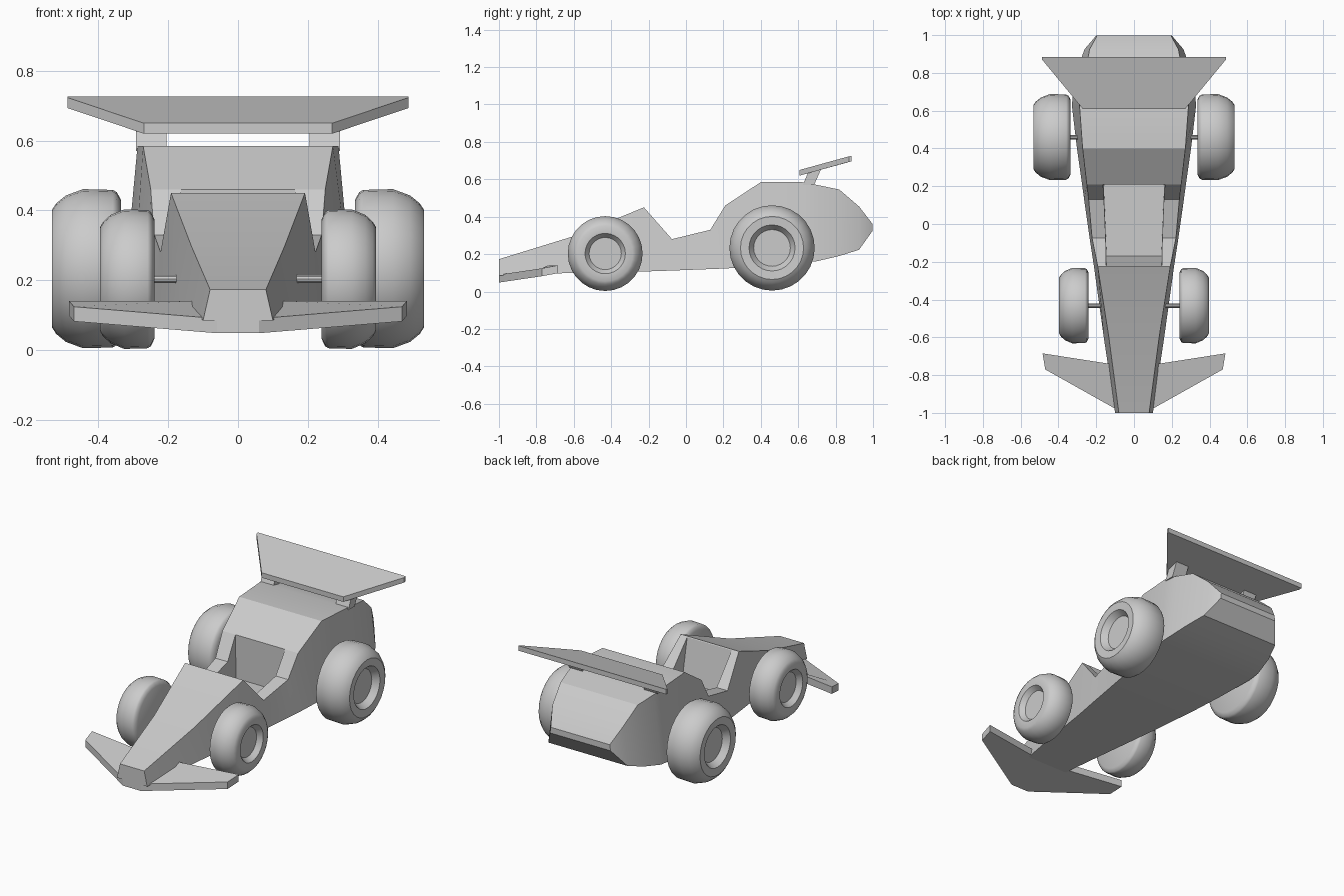
import bpy, bmesh, math

if "Cube" in bpy.data.objects:
    bpy.data.objects.remove(bpy.data.objects["Cube"])


def make(name, verts, faces, smooth=None):
    me = bpy.data.meshes.new(name)
    me.from_pydata(verts, [], faces)
    bm = bmesh.new()
    bm.from_mesh(me)
    bmesh.ops.remove_doubles(bm, verts=bm.verts, dist=1e-5)
    bmesh.ops.recalc_face_normals(bm, faces=bm.faces)
    bm.to_mesh(me)
    bm.free()
    ob = bpy.data.objects.new(name, me)
    bpy.context.collection.objects.link(ob)
    if smooth:
        bpy.ops.object.select_all(action='DESELECT')
        ob.select_set(True)
        bpy.context.view_layer.objects.active = ob
        bpy.ops.object.shade_smooth_by_angle(angle=math.radians(smooth))
    return ob


def bridge(name, rings, smooth=None):
    """Closed solid through rings with equal point counts."""
    n = len(rings[0])
    verts = [p for r in rings for p in r]
    faces = [tuple(range(n)), tuple(range(len(verts) - n, len(verts)))]
    for i in range(len(rings) - 1):
        for j in range(n):
            k = (j + 1) % n
            faces.append((i*n + j, i*n + k, (i+1)*n + k, (i+1)*n + j))
    return make(name, verts, faces, smooth)


def slab(name, half, thick):
    """Symmetric plate from the right half of its top outline."""
    top = half + [(-x, y, z) for x, y, z in reversed(half)]
    return bridge(name, [top, [(x, y, z - thick) for x, y, z in top]])


def lathe(name, profile, y, z, side=1, steps=28):
    """Solid revolved about a sideways axle line; profile holds (x, radius)."""
    rings = []
    for x, r in profile:
        rings.append([(side * x, y + r * math.cos(2*math.pi*i/steps),
                       z + r * math.sin(2*math.pi*i/steps)) for i in range(steps)])
    return bridge(name, rings, 35)


# Body: stations of y, top z, top half width, bottom z, bottom half width
stations = [
    (-1.0, .173, .08, .085, .10), (-.60, .296, .133, .10, .16),
    (-.225, .45, .192, .107, .212), (-.075, .28, .222, .112, .235),
    (.13, .33, .24, .12, .264), (.21, .46, .25, .123, .275),
    (.40, .585, .272, .137, .302), (.62, .585, .288, .155, .328),
    (.70, .57, .28, .162, .325), (.82, .545, .255, .19, .30),
    (.925, .455, .235, .223, .262), (.998, .36, .195, .325, .20),
]
body = bridge("body", [[(-wt, y, zt), (wt, y, zt), (wb, y, zb), (-wb, y, zb)]
                       for y, zt, wt, zb, wb in stations], 18)

# Cockpit opening cut into the body
side_profile = [(-.17, .20, .145), (.21, .20, .16), (.21, .65, .167), (-.222, .65, .147),
                (-.222, .45, .147)]
cutter = bridge("cockpit_cutter", [[(s * w, y, z) for y, z, w in side_profile] for s in (-1, 1)])
cutter.hide_render = True
cutter.hide_viewport = True
cut = body.modifiers.new("cockpit", 'BOOLEAN')
cut.operation = 'DIFFERENCE'
cut.solver = 'EXACT'
cut.object = cutter

# Front and rear wings
slab("front_wing", [(.06, -1.0, .09), (.47, -.77, .124), (.484, -.685, .14), (.13, -.74, .14)], .042)
slab("rear_wing", [(.27, .608, .65), (.488, .872, .723), (.488, .885, .726)], .03)

# Rear wing supports
for s, side in ((-1, "left"), (1, "right")):
    outline = [(.625, .57), (.685, .57), (.725, .66), (.655, .643)]
    bridge("wing_support_" + side, [[(s * x, y, z) for y, z in outline] for x in (.205, .292)])

# Wheels with rounded outer shoulder and recessed hub, plus axles
tyre = [(0, 0), (0, .86), (.06, .96), (.12, .99), (.55, 1), (.80, .92), (.94, .82),
        (1, .74), (.985, .54), (.80, .43), (.80, 0)]
for place, y, z, r, x0, x1 in (("front", -.432, .203, .2, .24, .396),
                               ("rear", .46, .233, .228, .335, .533)):
    for s, side in ((-1, "left"), (1, "right")):
        lathe(f"{place}_{side}_wheel",
              [(x0 + t * (x1 - x0), max(k * r, .0)) for t, k in tyre], y, z, s)
    lathe(f"{place}_axle", [(-x0 - .02, .012), (x0 + .02, .012)], y, z, 1, 10)
